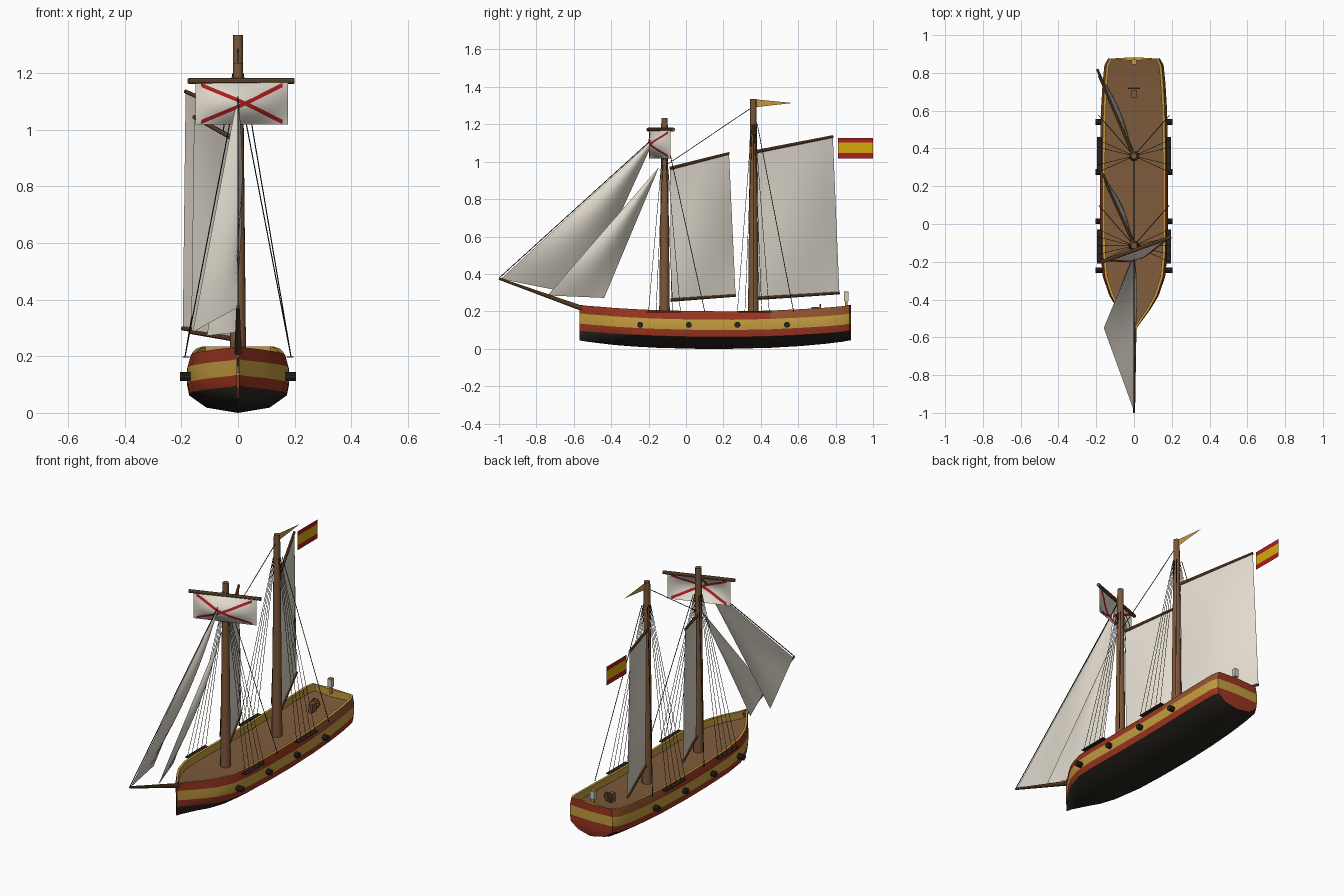
import bpy, bmesh, math
from mathutils import Vector

old = bpy.data.objects.get("Cube")
if old:
    bpy.data.objects.remove(old, do_unlink=True)


def material(name, rgb):
    m = bpy.data.materials.new(name)
    m.use_nodes = True
    m.diffuse_color = (*rgb, 1)
    m.node_tree.nodes["Principled BSDF"].inputs["Base Color"].default_value = (*rgb, 1)
    return m


RED = material("hull_red", (0.32, 0.035, 0.014))
GOLD = material("trim_gold", (0.55, 0.33, 0.05))
BLACK = material("tar_black", (0.022, 0.018, 0.013))
DECK = material("deck_wood", (0.21, 0.105, 0.045))
STRAKE = material("strake_wood", (0.29, 0.085, 0.027))
SPAR = material("spar_wood", (0.2, 0.095, 0.04))
CANVAS = material("canvas", (0.76, 0.71, 0.62))
SCARLET = material("scarlet", (0.42, 0.012, 0.014))
YELLOW = material("flag_yellow", (0.67, 0.4, 0.004))
GREY = material("lantern_grey", (0.6, 0.6, 0.57))


def finish(name, bm, mats, smooth=True, solid=True):
    if solid:
        bmesh.ops.recalc_face_normals(bm, faces=bm.faces)
    me = bpy.data.meshes.new(name)
    bm.to_mesh(me)
    bm.free()
    for m in mats:
        me.materials.append(m)
    ob = bpy.data.objects.new(name, me)
    bpy.context.collection.objects.link(ob)
    if smooth:
        bpy.ops.object.select_all(action="DESELECT")
        ob.select_set(True)
        bpy.context.view_layer.objects.active = ob
        bpy.ops.object.shade_smooth_by_angle(angle=math.radians(35))
    return ob


def tube(bm, p, q, r1, r2=None, sides=10):
    p, q = Vector(p), Vector(q)
    mat = (q - p).to_track_quat("Z", "Y").to_matrix().to_4x4()
    mat.translation = (p + q) / 2
    bmesh.ops.create_cone(bm, cap_ends=True, segments=sides, radius1=r1,
                          radius2=r1 if r2 is None else r2, depth=(q - p).length, matrix=mat)


def spar(name, p, q, r1, r2=None, mat=SPAR, sides=10):
    bm = bmesh.new()
    tube(bm, p, q, r1, r2, sides)
    return finish(name, bm, [mat])


def box(name, centre, size, mat):
    bm = bmesh.new()
    bmesh.ops.create_cube(bm, size=1)
    bmesh.ops.scale(bm, vec=size, verts=bm.verts)
    bmesh.ops.translate(bm, vec=centre, verts=bm.verts)
    return finish(name, bm, [mat], smooth=False)


def sheet(name, surface, mat, nu=10, nv=10):
    bm = bmesh.new()
    grid = [[bm.verts.new(surface(i / nu, j / nv)) for i in range(nu + 1)] for j in range(nv + 1)]
    for a, b in zip(grid, grid[1:]):
        for i in range(nu):
            bm.faces.new((a[i], a[i + 1], b[i + 1], b[i]))
    bmesh.ops.remove_doubles(bm, verts=bm.verts, dist=0.0001)
    return finish(name, bm, [mat], solid=False)


def cloth(tack, clew, peak, head, belly=(0, 0, 0)):
    t, c, p, h, b = (Vector(v) for v in (tack, clew, peak, head, belly))

    def surface(u, v):
        flat = t.lerp(c, u).lerp(h.lerp(p, u), v)
        return flat + b * math.sin(math.pi * u) * math.sin(math.pi * v)
    return surface


# Hull: stations (y, half width, sheer height, keel height)
stations = [(-0.57, 0.003, 0.235, 0.045), (-0.53, 0.03, 0.23, 0.038), (-0.45, 0.088, 0.224, 0.028),
            (-0.38, 0.13, 0.218, 0.02), (-0.28, 0.165, 0.212, 0.012), (-0.15, 0.178, 0.206, 0.005),
            (0.05, 0.18, 0.201, 0), (0.25, 0.18, 0.2, 0), (0.45, 0.178, 0.204, 0.005),
            (0.62, 0.174, 0.212, 0.015), (0.75, 0.166, 0.22, 0.027), (0.84, 0.157, 0.228, 0.038),
            (0.875, 0.138, 0.234, 0.045)]
DECK_DROP = 0.042


def section(y, w, s, k):
    zb = s - 0.138
    rail = max(0.93 * w - 0.014, 0.0005)
    return [(0, k), (0.62 * w, k + 0.3 * (zb - k)), (0.96 * w, zb), (w, s - 0.1),
            (w, s - 0.045), (0.93 * w, s), (rail, s), (rail, s - DECK_DROP), (0, s - DECK_DROP)]


bands = [2, 2, 0, 1, 0, 1, 1, 3]
bm = bmesh.new()
for side in (1, -1):
    rows = [[bm.verts.new((side * x, st[0], z)) for x, z in section(*st)] for st in stations]
    for a, b in zip(rows, rows[1:]):
        for i, colour in enumerate(bands):
            f = bm.faces.new((a[i], a[i + 1], b[i + 1], b[i]))
            # bare planking on the upper strake aft
            f.material_index = 4 if i == 4 and a[i].co.y > 0.44 else colour
    # transom half, red below its gold band
    end, st = rows[-1], stations[-1]
    mid = [bm.verts.new((0, st[0] + 0.008, v.co.z)) for v in end[:6]]
    for i in range(5):
        bm.faces.new((mid[i], end[i], end[i + 1], mid[i + 1])).material_index = 1 if i == 3 else 0
    back = [bm.verts.new((0, st[0] - 0.012, z)) for z in (st[2], st[2] - DECK_DROP)]
    bm.faces.new((mid[5], end[5], end[6], back[0])).material_index = 1
    bm.faces.new((back[0], end[6], end[7], back[1])).material_index = 1
bmesh.ops.remove_doubles(bm, verts=bm.verts, dist=0.0003)
finish("hull", bm, [RED, GOLD, BLACK, DECK, STRAKE])

# Guns and shroud channels on both sides
for side, tag in ((1, "left"), (-1, "right")):
    for n, y in enumerate((-0.245, 0.015, 0.275, 0.54)):
        spar(f"gun_{tag}_{n + 1}", (side * 0.14, y, 0.128), (side * 0.205, y, 0.128), 0.016, mat=BLACK)
    for mast, y in (("fore", -0.12), ("main", 0.37)):
        box(f"{mast}_channel_{tag}", (side * 0.184, y, 0.197), (0.024, 0.18, 0.004), BLACK)

# Masts and bowsprit
FORE, MAIN = -0.115, 0.36
spar("fore_mast", (0, FORE, 0.14), (0, FORE, 1.235), 0.029, 0.017, sides=12)
spar("main_mast", (0, MAIN, 0.14), (0, MAIN, 1.335), 0.029, 0.017, sides=12)
spar("bowsprit", (0, -0.54, 0.21), (0, -1.0, 0.375), 0.014, 0.006)

# Gaff sails with their gaffs and booms
gaff_sails = {
    "fore": ((-0.01, -0.08, 0.26), (-0.165, 0.265, 0.285), (-0.155, 0.23, 1.045), (-0.01, -0.085, 0.965)),
    "main": ((-0.01, 0.39, 0.27), (-0.195, 0.82, 0.298), (-0.185, 0.785, 1.135), (-0.01, 0.38, 1.055))}
for name, corners in gaff_sails.items():
    tack, clew, peak, head = corners
    sheet(f"{name}_sail", cloth(*corners, (0.025, 0.01, 0)), CANVAS)
    spar(f"{name}_boom", tack, clew, 0.009, 0.007)
    spar(f"{name}_gaff", head, peak, 0.009, 0.007)

# Jibs, drawn as quads with a closed top edge
jib_head = (0, -0.165, 1.13)
sheet("outer_jib", cloth((0, -0.99, 0.373), (-0.16, -0.55, 0.285), jib_head, jib_head,
                         (0.045, 0, 0)), CANVAS)
inner_head = (0, -0.145, 0.97)
sheet("inner_jib", cloth((0, -0.74, 0.285), (-0.11, -0.437, 0.272), inner_head, inner_head,
                         (0.035, 0, 0)), CANVAS)

# Square topsail with a scarlet saltire on both faces
spar("top_yard", (-0.175, -0.203, 1.172), (0.197, -0.068, 1.172), 0.01)
topsail = cloth((-0.15, -0.198, 1.018), (0.177, -0.083, 1.018), (0.177, -0.083, 1.167),
                (-0.15, -0.198, 1.167), (0.012, -0.045, 0))
sheet("topsail", topsail, CANVAS, 16, 12)


def stripe(flip, offset):
    def surface(u, v):
        t = 0.06 + 0.88 * u
        return topsail(t, (1 - t if flip else t) + 0.1 * (v - 0.5)) + Vector((0, offset, 0))
    return surface


for flip in (False, True):
    for offset, face in ((-0.004, "front"), (0.004, "back")):
        sheet(f"saltire_{face}_{'falling' if flip else 'rising'}", stripe(flip, offset), SCARLET, 16, 1)

# Rigging: shrouds, backstays and stays
bm = bmesh.new()
for y, top in ((FORE, 1.08), (MAIN, 1.2)):
    for side in (1, -1):
        for step in (-0.085, -0.045, 0, 0.045, 0.085, 0.215):
            radius = 0.002 if step > 0.2 else 0.0013
            tube(bm, (side * 0.187, y + step, 0.2), (side * 0.018, y + 0.1 * step, top), radius, sides=5)
tube(bm, (0, -1.0, 0.377), (0, FORE, 1.18), 0.0025, sides=5)
tube(bm, (0, FORE, 0.975), (0, MAIN, 1.295), 0.002, sides=5)
finish("rigging", bm, [BLACK])

# Ensign beside the main peak, in three horizontal bars
x, y0, y1 = -0.185, 0.812, 1.0
bars = (("lower", 1.018, 1.047, SCARLET), ("middle", 1.047, 1.102, YELLOW), ("upper", 1.102, 1.128, SCARLET))
for name, z0, z1, mat in bars:
    sheet(f"ensign_{name}_bar", cloth((x, y0, z0), (x, y1, z0), (x, y1, z1), (x, y0, z1)), mat, 1, 1)

# Pennant at the main masthead
tip = (0, 0.57, 1.314)
sheet("pennant", cloth((0, 0.375, 1.292), tip, tip, (0, 0.375, 1.333)), GOLD, 4, 1)

# Stern lantern
box("lantern_foot", (0, 0.857, 0.235), (0.014, 0.014, 0.04), GOLD)
box("lantern", (0, 0.857, 0.278), (0.026, 0.026, 0.046), GREY)
box("lantern_lid", (0, 0.857, 0.303), (0.022, 0.022, 0.004), GOLD)

# Steering wheel on its stand
box("wheel_stand", (0, 0.69, 0.198), (0.024, 0.04, 0.05), SPAR)
bm = bmesh.new()
hub = Vector((0, 0.718, 0.212))
for i in range(12):
    a, b = (Vector((math.cos(t), 0, math.sin(t))) * 0.024 for t in
            (i * math.pi / 6, (i + 1) * math.pi / 6))
    tube(bm, hub + a, hub + b, 0.004, sides=6)
    if i % 2 == 0:
        tube(bm, hub, hub + a * 1.3, 0.0025, sides=5)
finish("wheel", bm, [SPAR])
